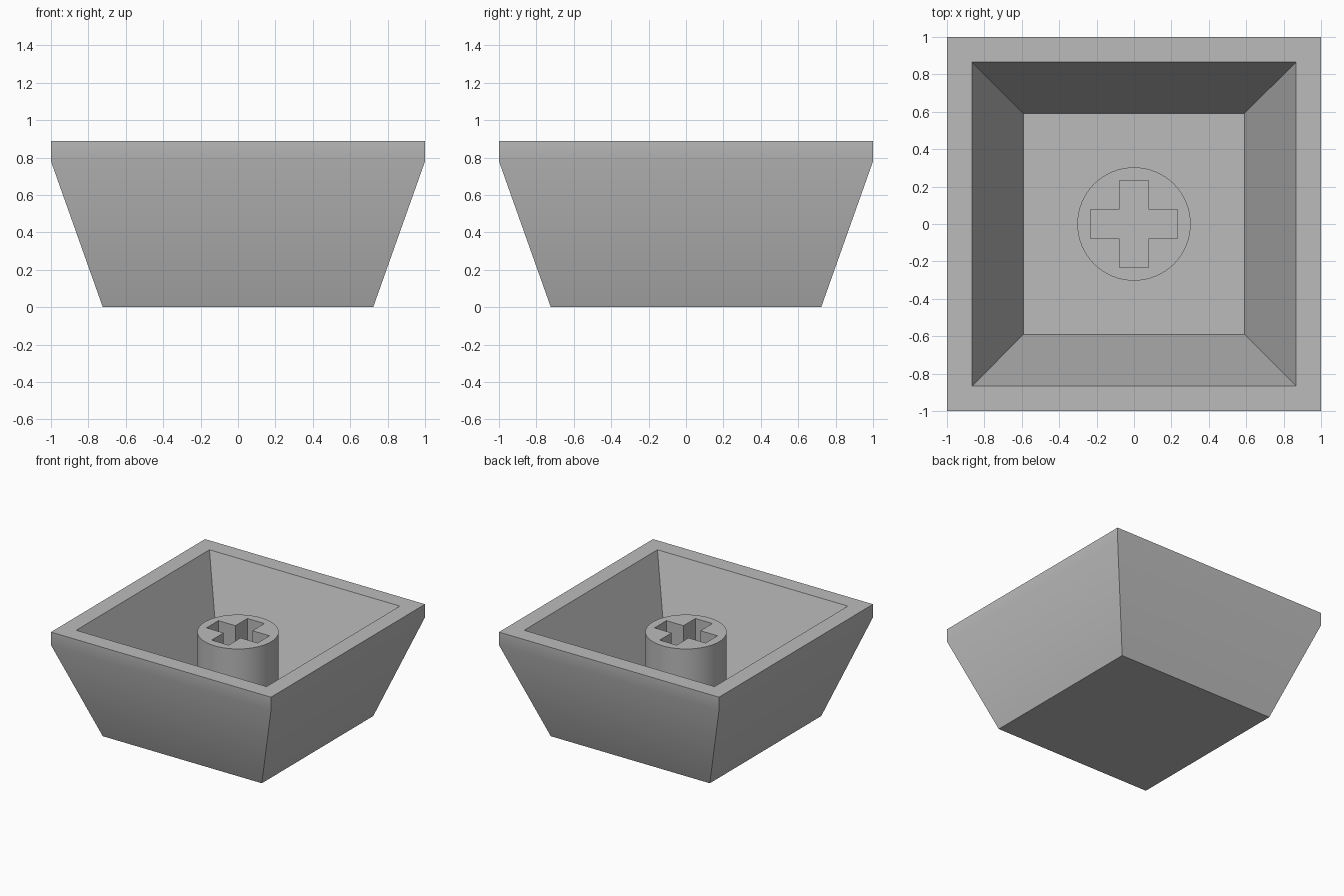
import bpy
import bmesh
import math

if "Cube" in bpy.data.objects:
    bpy.data.objects.remove(bpy.data.objects["Cube"], do_unlink=True)

# Single plastic colour
GREY = (0.5, 0.5, 0.5, 1.0)
plastic = bpy.data.materials.new("grey plastic")
plastic.use_nodes = True
plastic.diffuse_color = GREY
plastic.node_tree.nodes["Principled BSDF"].inputs["Base Color"].default_value = GREY


def make_object(name, bm):
    bmesh.ops.recalc_face_normals(bm, faces=bm.faces)
    mesh = bpy.data.meshes.new(name)
    bm.to_mesh(mesh)
    bm.free()
    mesh.materials.append(plastic)
    obj = bpy.data.objects.new(name, mesh)
    bpy.context.collection.objects.link(obj)
    return obj


def loft(name, rings):
    """Join closed rings of points with side faces and cap both ends."""
    bm = bmesh.new()
    loops = [[bm.verts.new(p) for p in ring] for ring in rings]
    for low, high in zip(loops, loops[1:]):
        for i in range(len(low)):
            j = (i + 1) % len(low)
            bm.faces.new((low[i], low[j], high[j], high[i]))
    bm.faces.new(loops[0][::-1])
    bm.faces.new(loops[-1])
    return make_object(name, bm)


def smooth(obj):
    bpy.ops.object.select_all(action="DESELECT")
    obj.select_set(True)
    bpy.context.view_layer.objects.active = obj
    bpy.ops.object.shade_smooth_by_angle(angle=math.radians(30))


def square(half, z):
    return [(x * half, y * half, z) for x, y in ((-1, -1), (1, -1), (1, 1), (-1, 1))]


def circle(radius, z, count=64):
    angles = [math.tau * i / count for i in range(count)]
    return [(radius * math.cos(a), radius * math.sin(a), z) for a in angles]


def cross(arm, half, z):
    quarter = [(arm, -half), (arm, half), (half, half)]
    points = []
    for turn in range(4):
        points += [(x, y, z) for x, y in quarter]
        quarter = [(-y, x) for x, y in quarter]
    return points


# Hollow tapered shell: outside wall, upright rim, sloping inside wall and floor
FLOOR = 0.12
profile = [(0.723, 0), (1, 0.78), (1, 0.887), (0.865, 0.887), (0.59, FLOOR)]
shell = loft("shell", [square(half, z) for half, z in profile])
smooth(shell)

# Round stem with a cross-shaped socket
stem = loft("stem", [circle(0.303, FLOOR - 0.02), circle(0.303, 0.775)])
cutter = loft("socket_cutter", [cross(0.232, 0.077, z) for z in (0, 1)])
cutter.hide_render = True
cut = stem.modifiers.new("socket", "BOOLEAN")
cut.operation = "DIFFERENCE"
cut.solver = "EXACT"
cut.object = cutter
bpy.ops.object.select_all(action="DESELECT")
stem.select_set(True)
bpy.context.view_layer.objects.active = stem
bpy.ops.object.modifier_apply(modifier=cut.name)
bpy.data.objects.remove(cutter, do_unlink=True)
smooth(stem)
